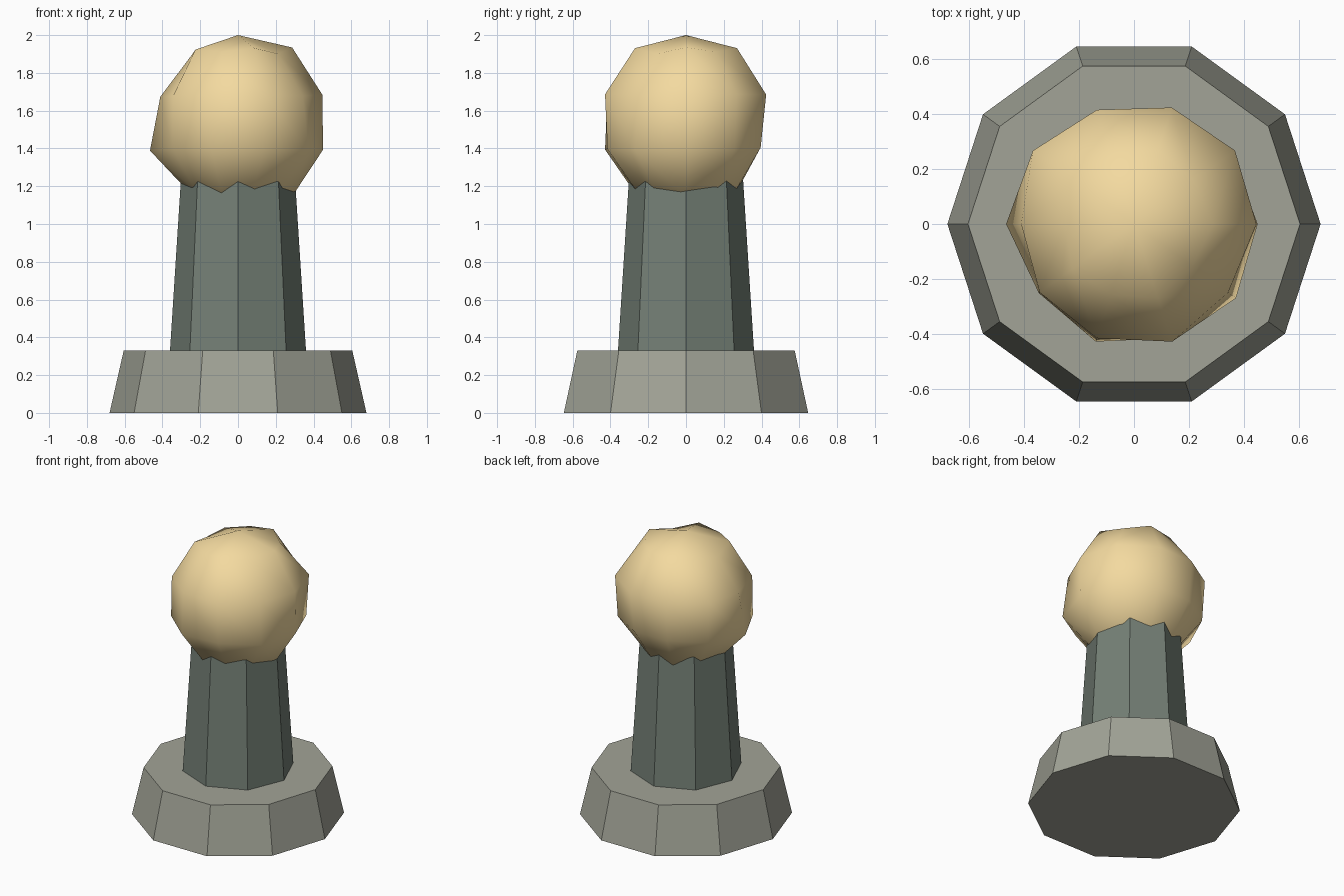
import bpy, bmesh
from math import sin, cos, pi

if "Cube" in bpy.data.objects:
    bpy.data.objects.remove(bpy.data.objects["Cube"])


def add_object(name, bm, colour, smooth=False):
    bmesh.ops.recalc_face_normals(bm, faces=bm.faces)
    for f in bm.faces:
        f.smooth = smooth
    mesh = bpy.data.meshes.new(name)
    bm.to_mesh(mesh)
    bm.free()
    mat = bpy.data.materials.new(name + "_colour")
    mat.diffuse_color = (*colour, 1)
    mat.use_nodes = True
    mat.node_tree.nodes["Principled BSDF"].inputs["Base Color"].default_value = mat.diffuse_color
    mesh.materials.append(mat)
    obj = bpy.data.objects.new(name, mesh)
    bpy.context.collection.objects.link(obj)
    return obj


def loft(rings, top=None, bottom=None):
    """Skin rings listed from top to bottom; close the ends with a tip or a cap."""
    bm = bmesh.new()
    loops = [[bm.verts.new(p) for p in ring] for ring in rings]
    n = len(loops[0])
    for a, b in zip(loops, loops[1:]):
        for i in range(n):
            j = (i + 1) % n
            bm.faces.new((a[i], b[i], b[j], a[j]))
    for loop, tip in ((loops[0], top), (loops[-1], bottom)):
        if tip is None:
            bm.faces.new(loop)
        else:
            v = bm.verts.new(tip)
            for i in range(n):
                bm.faces.new((v, loop[i], loop[(i + 1) % n]))
    return bm


def circle(n, r, z):
    return [(r * cos(2 * pi * i / n), r * sin(2 * pi * i / n), z) for i in range(n)]


# Ten-sided tapered base
add_object("base", loft([circle(10, 0.605, 0.33), circle(10, 0.68, 0)]), (0.36, 0.37, 0.31))

# Eight-sided tapered post, its top buried in the ball
add_object("post", loft([circle(8, 0.30, 1.27), circle(8, 0.36, 0.33)]), (0.175, 0.215, 0.18))

# Lumpy ball: a 10 x 5 sphere with each vertex pushed in or out a little
R, CZ = 0.46, 1.54
lumps = [
    [1.06, 1.00, 1.05, 1.00, 0.98, 0.93, 1.03, 1.00, 1.05, 0.97],
    [1.02, 1.04, 1.02, 1.00, 1.04, 0.94, 0.97, 1.00, 1.03, 0.97],
    [1.03, 1.00, 0.95, 0.95, 1.00, 1.065, 0.98, 1.03, 1.00, 1.05],
    [1.06, 1.00, 1.00, 1.02, 0.98, 0.98, 1.00, 1.03, 1.00, 1.00],
]
rings = []
for k, row in enumerate(lumps, 1):
    t = pi * k / 5
    rings.append([(R * s * sin(t) * cos(pi * i / 5), R * s * sin(t) * sin(pi * i / 5),
                   CZ + R * s * cos(t)) for i, s in enumerate(row)])
add_object("ball", loft(rings, (0, 0, CZ + R), (0, 0, CZ - R)), (0.9, 0.7, 0.35), smooth=True)
